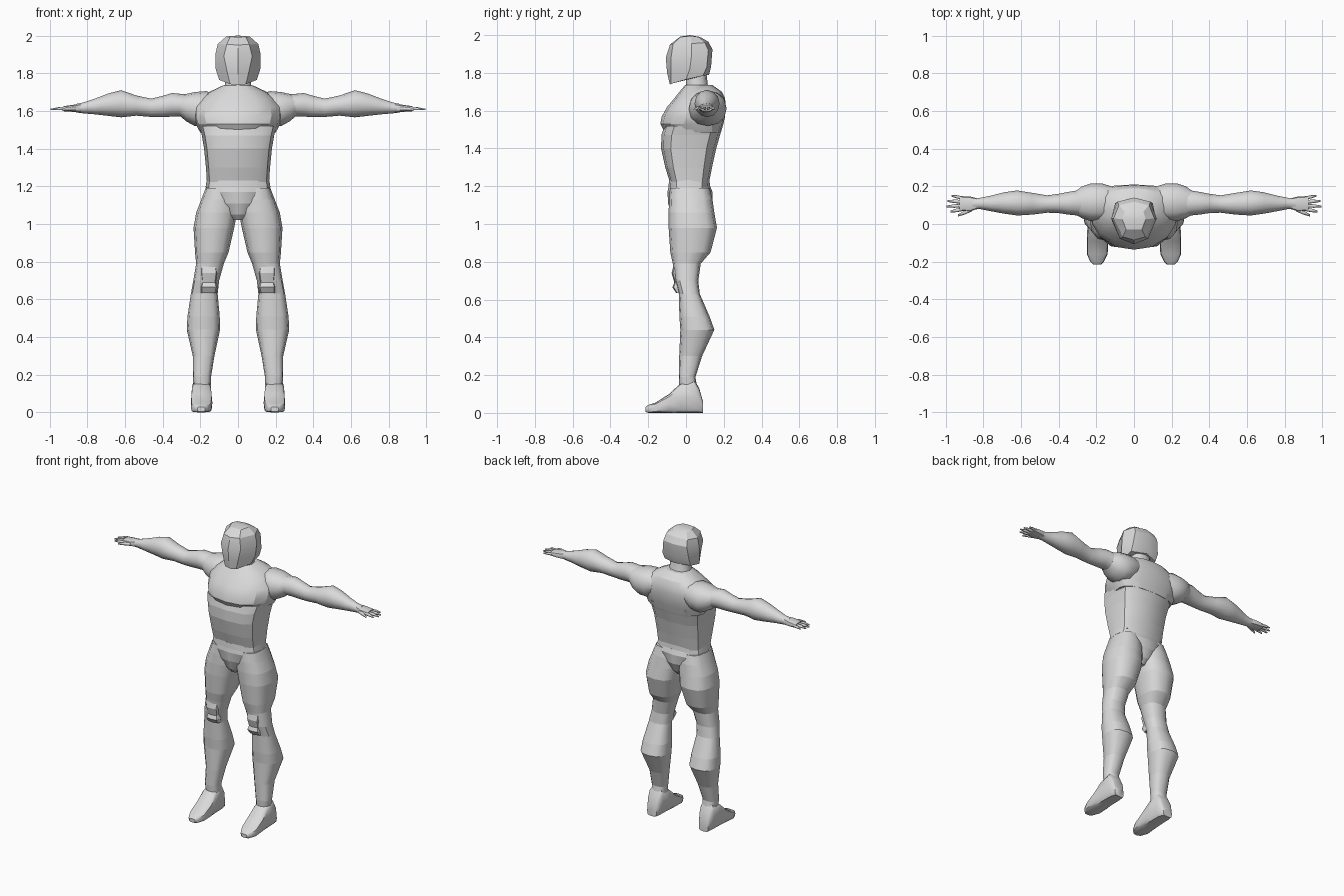
import bpy, bmesh, math

grey = bpy.data.materials.new("light grey")
grey.diffuse_color = (0.7, 0.7, 0.7, 1)


def finish(name, bm, mirror=False, limit=30, bands=()):
    """Turn a bmesh into a smooth shaded object with sharp creases."""
    bmesh.ops.recalc_face_normals(bm, faces=bm.faces)
    for f in bm.faces:
        f.smooth = True
    band_set = set(bands)
    for e in bm.edges:
        e.smooth = e.calc_face_angle(0) < math.radians(limit) and e not in band_set
    me = bpy.data.meshes.new(name)
    bm.to_mesh(me)
    bm.free()
    me.materials.append(grey)
    ob = bpy.data.objects.new(name, me)
    bpy.context.collection.objects.link(ob)
    if mirror:
        m = ob.modifiers.new("mirror", 'MIRROR')
        m.use_mirror_merge = False
    return ob


def bridge(bm, rings):
    """Skin a list of equal point rings and cap both ends."""
    loops = [[bm.verts.new(p) for p in r] for r in rings]
    n = len(loops[0])
    for a, b in zip(loops, loops[1:]):
        for i in range(n):
            j = (i + 1) % n
            bm.faces.new((a[i], a[j], b[j], b[i]))
    bm.faces.new(loops[0])
    bm.faces.new(loops[-1])
    return loops


def loft(name, axis, rings, n=12, p=0.8, mirror=False, banded=False, limit=40):
    """rings: (position, u0, u1, v0, v1[, widest v]) along an axis."""
    bm = bmesh.new()
    pts = []
    for t, u0, u1, v0, v1, *mid in rings:
        uc = (u0 + u1) / 2
        vc = mid[0] if mid else (v0 + v1) / 2
        ring = []
        for i in range(n):
            a = 2 * math.pi * i / n
            c, s = math.cos(a), math.sin(a)
            c = math.copysign(abs(c) ** p, c) if abs(c) > 1e-6 else 0
            s = math.copysign(abs(s) ** p, s) if abs(s) > 1e-6 else 0
            u = uc + c * (u1 - u0) / 2
            v = vc + s * ((v1 - vc) if s > 0 else (vc - v0))
            ring.append({'z': (u, v, t), 'x': (t, u, v), 'y': (u, t, v)}[axis])
        pts.append(ring)
    loops = bridge(bm, pts)
    bands = []
    if banded:
        for l in loops:
            bands += [bm.edges.get((l[i], l[(i + 1) % n])) for i in range(n)]
    return finish(name, bm, mirror, limit, bands)


# Helmeted head: half outlines from front centre to back centre, bottom to top
levels = [
    [(0, -.085, 1.737), (.042, -.08, 1.742), (.10, .0, 1.765), (.098, .09, 1.785), (0, .122, 1.79)],
    [(0, -.10, 1.80), (.058, -.08, 1.81), (.118, .02, 1.82), (.10, .11, 1.83), (0, .133, 1.835)],
    [(0, -.107, 1.88), (.075, -.078, 1.89), (.12, .03, 1.90), (.088, .118, 1.92), (0, .14, 1.925)],
    [(0, -.085, 1.95), (.06, -.068, 1.953), (.108, .03, 1.955), (.08, .10, 1.96), (0, .118, 1.965)],
    [(0, -.03, 1.992), (.042, -.03, 1.99), (.062, .025, 1.995), (.05, .065, 1.99), (0, .075, 1.99)],
]
bm = bmesh.new()
loops = bridge(bm, [h + [(-x, y, z) for x, y, z in h[-2:0:-1]] for h in levels])
bmesh.ops.poke(bm, faces=[bm.faces[:][-1]])
for v in bm.verts:
    if len(v.link_edges) == 8 and v.co.z > 1.98:
        v.co.z = 2.0
face_edges = [bm.edges.get((a[i], b[i])) for a, b in zip(loops, loops[1:]) for i in (1, 7)]
finish("head", bm, limit=28, bands=face_edges)

loft("neck", 'z', [
    (1.66, -.085, .085, -.02, .15), (1.74, -.07, .07, .0, .115),
    (1.83, -.065, .065, .0, .105)], n=12, p=.9)

# Abdomen, chest and pelvis
loft("abdomen", 'z', [
    (1.22, -.165, .165, -.085, .122), (1.30, -.17, .17, -.11, .138),
    (1.40, -.18, .18, -.132, .16), (1.47, -.192, .192, -.13, .18),
    (1.52, -.205, .205, -.115, .195)], n=12, p=.62, banded=True)
loft("chest", 'z', [
    (1.485, -.20, .20, -.112, .185, .10), (1.53, -.225, .225, -.136, .198, .09),
    (1.57, -.238, .238, -.128, .207, .10), (1.62, -.235, .235, -.10, .21, .11),
    (1.665, -.20, .20, -.062, .207, .11), (1.70, -.155, .155, -.035, .19, .10),
    (1.735, -.08, .08, -.005, .14, .08)], n=16, p=.85, limit=25)
loft("waistband", 'z', [
    (1.195, -.172, .172, -.093, .128), (1.232, -.166, .166, -.09, .124)], n=12, p=.7)
loft("pelvis", 'z', [
    (1.02, -.03, .03, -.055, .085), (1.05, -.062, .062, -.078, .115),
    (1.11, -.12, .12, -.095, .14), (1.17, -.172, .172, -.098, .14),
    (1.20, -.17, .17, -.092, .128)], n=12, p=.75, banded=True)

# Legs and feet
loft("leg", 'z', [
    (.13, .145, .235, -.035, .06), (.19, .143, .24, -.038, .05),
    (.30, .125, .24, -.036, .085), (.44, .095, .272, -.03, .15),
    (.51, .097, .268, -.035, .125), (.63, .108, .25, -.038, .073),
    (.70, .10, .237, -.058, .065), (.79, .075, .222, -.07, .078),
    (.85, .05, .228, -.083, .13), (.98, .02, .236, -.092, .164),
    (1.06, .005, .222, -.092, .15), (1.13, .005, .195, -.09, .14),
    (1.19, .02, .172, -.085, .125)], n=12, p=.75, mirror=True, banded=True)
loft("foot", 'y', [
    (.09, .16, .23, 0, .06), (.07, .148, .24, 0, .13), (.045, .142, .245, 0, .175),
    (-.03, .14, .248, 0, .155), (-.09, .136, .25, 0, .10),
    (-.16, .14, .25, 0, .055), (-.20, .16, .232, 0, .042),
    (-.215, .175, .215, .005, .03)], n=12, p=.5, mirror=True)

# Knee pad with a stepped lower rim
loft("knee_pad", 'z', [
    (.635, .115, .20, -.052, .0), (.665, .108, .20, -.072, .0),
    (.69, .115, .195, -.062, .0), (.74, .108, .20, -.076, .0),
    (.78, .112, .20, -.066, .0)], n=8, p=.6, mirror=True, banded=True)

# Shoulder and arm
loft("shoulder", 'x', [
    (.12, .03, .20, 1.56, 1.69), (.17, .015, .215, 1.52, 1.705),
    (.23, .015, .215, 1.52, 1.70), (.275, .03, .20, 1.545, 1.69),
    (.31, .05, .175, 1.575, 1.68)], n=12, p=.9, mirror=True)
loft("arm", 'x', [
    (.24, .035, .19, 1.55, 1.685), (.30, .045, .178, 1.572, 1.69),
    (.35, .05, .17, 1.57, 1.695), (.40, .058, .16, 1.567, 1.68),
    (.46, .06, .152, 1.568, 1.665), (.54, .05, .165, 1.575, 1.682),
    (.62, .045, .178, 1.566, 1.71), (.69, .055, .168, 1.574, 1.692),
    (.76, .068, .15, 1.582, 1.665), (.82, .08, .138, 1.587, 1.645),
    (.86, .075, .14, 1.592, 1.637)], n=12, p=1, mirror=True)

# Hand
loft("palm", 'x', [
    (.83, .082, .136, 1.592, 1.64), (.87, .066, .146, 1.594, 1.634),
    (.925, .07, .148, 1.598, 1.626)], n=10, p=.7, mirror=True)


def finger(name, x0, y0, x1, y1, r):
    z = 1.612
    loft(name, 'x', [
        (x0, y0 - r, y0 + r, z - r, z + r),
        ((x0 + x1) / 2, (y0 + y1) / 2 - r, (y0 + y1) / 2 + r, z - r, z + r),
        (x1, y1 - r * .5, y1 + r * .5, z - r * .9, z)],
        n=6, p=1, mirror=True, limit=65)


finger("thumb", .86, .078, .935, .045, .011)
finger("index_finger", .91, .078, .975, .066, .0095)
finger("middle_finger", .91, .098, .995, .093, .0095)
finger("ring_finger", .91, .118, .99, .122, .0095)
finger("little_finger", .91, .138, .968, .15, .0085)
